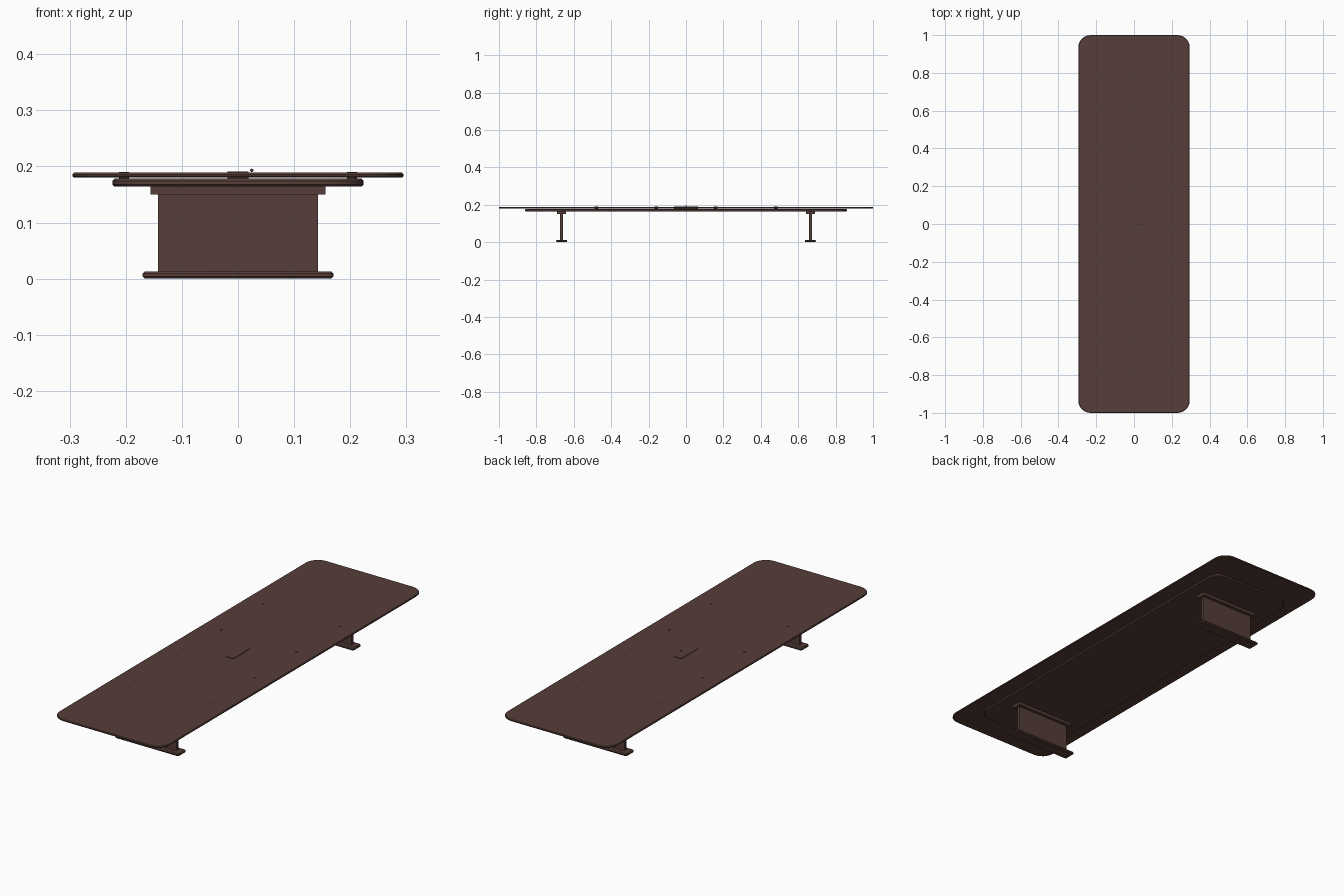
import bpy, bmesh, math

if "Cube" in bpy.data.objects:
    bpy.data.objects.remove(bpy.data.objects["Cube"])

brown = bpy.data.materials.new("dark brown wood")
brown.diffuse_color = (0.093, 0.048, 0.040, 1)
brown.use_nodes = True
brown.node_tree.nodes["Principled BSDF"].inputs["Base Color"].default_value = brown.diffuse_color


def finish(name, bm):
    bmesh.ops.recalc_face_normals(bm, faces=bm.faces)
    me = bpy.data.meshes.new(name)
    bm.to_mesh(me)
    bm.free()
    me.materials.append(brown)
    ob = bpy.data.objects.new(name, me)
    bpy.context.collection.objects.link(ob)
    bpy.ops.object.select_all(action='DESELECT')
    ob.select_set(True)
    bpy.context.view_layer.objects.active = ob
    bpy.ops.object.shade_smooth_by_angle(angle=math.radians(30))
    return ob


def box(name, hx, hy, z0, z1, cy=0):
    bm = bmesh.new()
    bmesh.ops.create_cube(bm, size=1)
    for v in bm.verts:
        v.co = (v.co.x * 2 * hx, v.co.y * 2 * hy + cy, z0 + (v.co.z + 0.5) * (z1 - z0))
    return finish(name, bm)


def slab(name, hx, hy, z0, z1, r, c, cy=0, seg=6):
    """Board with rounded corners (radius r) and chamfered rims (c)."""
    bm = bmesh.new()
    rings = []
    for z, inset in ((z0, c), (z0 + c, 0), (z1 - c, 0), (z1, c)):
        ring = []
        for k, (sx, sy) in enumerate(((1, 1), (-1, 1), (-1, -1), (1, -1))):
            for i in range(seg + 1):
                a = math.pi / 2 * (k + i / seg)
                ring.append(bm.verts.new((sx * (hx - r) + (r - inset) * math.cos(a),
                                          cy + sy * (hy - r) + (r - inset) * math.sin(a), z)))
        rings.append(ring)
    n = len(rings[0])
    for a, b in zip(rings, rings[1:]):
        for i in range(n):
            bm.faces.new((a[i], a[(i + 1) % n], b[(i + 1) % n], b[i]))
    bm.faces.new(rings[0])
    bm.faces.new(rings[-1])
    return finish(name, bm)


# Boards
slab("table_top", 0.295, 1.0, 0.180, 0.189, 0.065, 0.003)
slab("under_board", 0.224, 0.86, 0.164, 0.1785, 0.065, 0.004)

# Centre insert between the boards, standing slightly proud of the top
box("centre_insert", 0.019, 0.063, 0.178, 0.1915)

# Spacer pads in two rows
for sx in (-1, 1):
    for y in (-0.48, -0.16, 0.16, 0.48):
        bm = bmesh.new()
        bmesh.ops.create_cone(bm, cap_ends=True, segments=16, radius1=0.009,
                              radius2=0.009, depth=0.0125)
        bmesh.ops.translate(bm, verts=bm.verts, vec=(sx * 0.203, y, 0.18375))
        finish("spacer_pad", bm)

# Tiny button beside the insert
bm = bmesh.new()
bmesh.ops.create_uvsphere(bm, u_segments=12, v_segments=8, radius=0.003)
bmesh.ops.translate(bm, verts=bm.verts, vec=(0.0245, 0, 0.193))
finish("button", bm)

# Pedestal legs: foot, panel and head plate
for side, cy in (("front", -0.665), ("back", 0.665)):
    slab(side + "_foot", 0.170, 0.030, 0.0, 0.013, 0.008, 0.004, cy, 4)
    box(side + "_leg_panel", 0.143, 0.008, 0.012, 0.151, cy)
    box(side + "_leg_head", 0.156, 0.024, 0.150, 0.165, cy)
